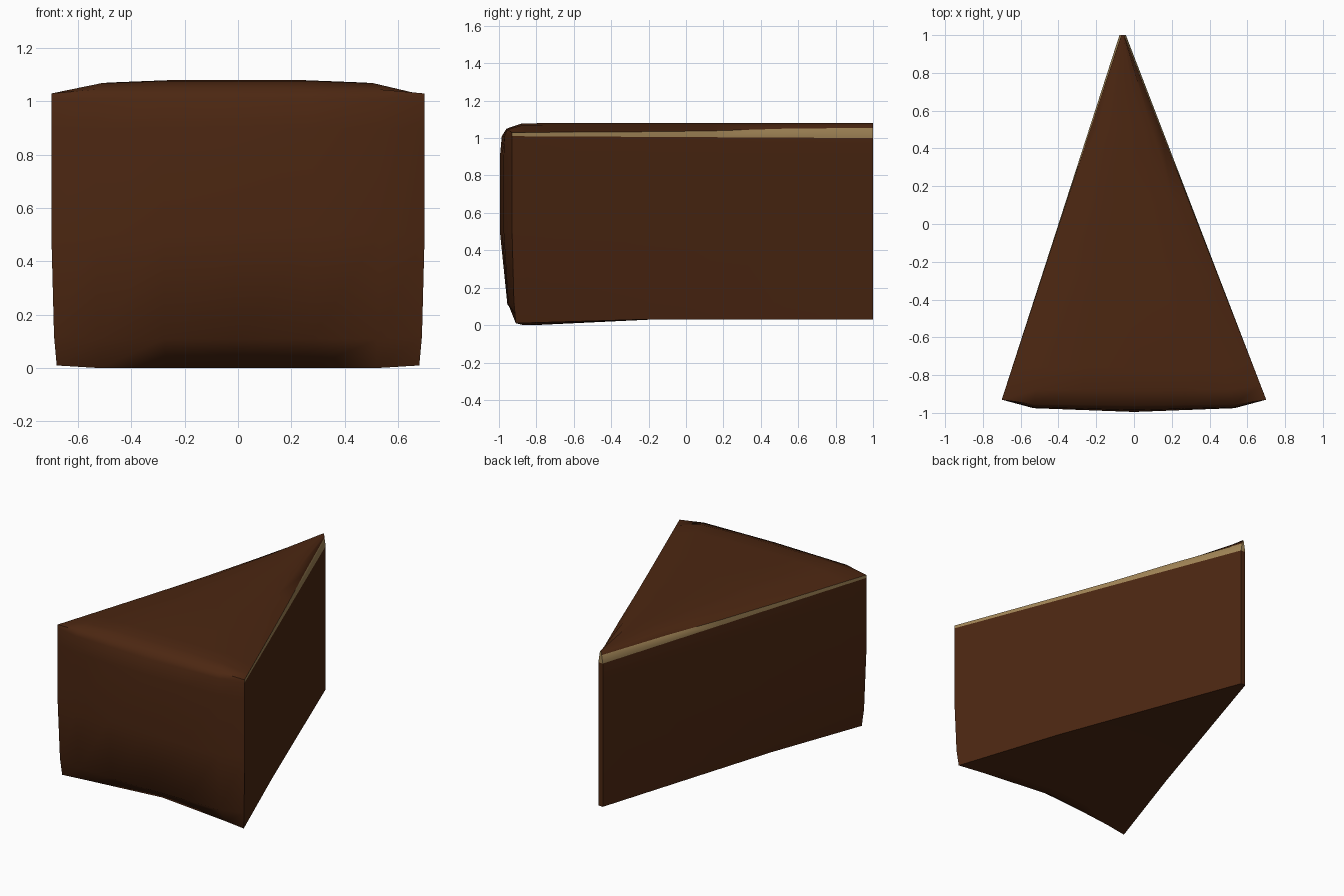
import bpy, bmesh, math

if "Cube" in bpy.data.objects:
    bpy.data.objects.remove(bpy.data.objects["Cube"])


def material(name, rgb):
    m = bpy.data.materials.new(name)
    m.diffuse_color = (*rgb, 1)
    m.use_nodes = True
    m.node_tree.nodes["Principled BSDF"].inputs["Base Color"].default_value = m.diffuse_color
    return m


def interp(x, pts):
    """Piecewise linear curve through (x, value) points."""
    for (a, va), (b, vb) in zip(pts, pts[1:]):
        if x <= b:
            return va + (vb - va) * (x - a) / (b - a)
    return pts[-1][1]


# Rear crust rows: half width, then y and z at centre / shoulder / corner
ROWS = [
    (0.68, (-0.81, -0.87, -0.91), (0.00, 0.00, 0.01)),
    (0.69, (-0.955, -0.95, -0.92), (0.11, 0.11, 0.12)),
    (0.70, (-0.995, -0.975, -0.93), (0.50, 0.50, 0.50)),
    (0.70, (-0.995, -0.975, -0.93), (0.90, 0.90, 0.90)),
    (0.70, (-0.985, -0.97, -0.93), (1.01, 1.01, 1.01)),
    (0.70, (-0.96, -0.955, -0.93), (1.05, 1.045, 1.03)),
]
COLS = [-1, -0.76, -0.4, 0, 0.4, 0.76, 1]
STEPS = [0, 0.04, 0.1, 0.35, 0.55, 0.75, 1]
TOP = len(ROWS) - 1


def point(c, r, k):
    """Wedge surface point: column c, height row r, step k from crust to tip."""
    u, s = COLS[c], STEPS[k]
    a = abs(u)
    half, ys, zs = ROWS[r]
    across = lambda v: interp(a, [(0, v[0]), (0.76, v[1]), (1, v[2])])
    y, z = across(ys), across(zs)
    tip = 0.008 if r == TOP else 0.017
    if r == 0:
        z = interp(s, [(0, z), (0.35, 0.03), (1, 0.03)])
    elif r == 4:
        z += (1.0 - z) * s
    elif r == TOP:
        edge = interp(s, [(0, 1.03), (0.5, 1.035), (0.75, 1.05), (1, 1.055)])
        crown = interp(a, [(0, 1.08), (0.4, 1.08), (0.76, 1.071), (1, edge)])
        z += (crown - z) * interp(s, [(0, 0), (0.04, 0.9), (0.1, 1), (1, 1)])
    x = u * half * (1 - s) + (-0.06 + u * tip) * s
    return (x, y * (1 - s) + 1.0 * s, z)


bm = bmesh.new()
cache = {}


def vert(key):
    if key not in cache:
        cache[key] = bm.verts.new(point(*key))
    return cache[key]


def sheet(n, m, key, icing_band=False):
    for i in range(n - 1):
        for j in range(m - 1):
            ids = [key(i, j), key(i + 1, j), key(i + 1, j + 1), key(i, j + 1)]
            f = bm.faces.new([vert(q) for q in ids])
            f.material_index = int(icing_band and j == TOP - 1)


C, R, K = len(COLS), len(ROWS), len(STEPS)
sheet(C, R, lambda i, j: (i, j, 0))                 # rounded crust end
sheet(C, R, lambda i, j: (i, j, K - 1), True)       # narrow tip
for c in (0, C - 1):                                # cut sides
    sheet(K, R, lambda i, j: (c, j, i), True)
for r in (0, TOP):                                  # underside and crown
    sheet(C, K, lambda i, j: (i, r, j))
bmesh.ops.recalc_face_normals(bm, faces=bm.faces)

mesh = bpy.data.meshes.new("cake_slice")
bm.to_mesh(mesh)
bm.free()
mesh.materials.append(material("chocolate", (0.072, 0.020, 0.0058)))
mesh.materials.append(material("cream_band", (0.36, 0.235, 0.095)))
cake = bpy.data.objects.new("cake_slice", mesh)
bpy.context.collection.objects.link(cake)
bpy.context.view_layer.objects.active = cake
cake.select_set(True)
bpy.ops.object.shade_smooth_by_angle(angle=math.radians(50))
